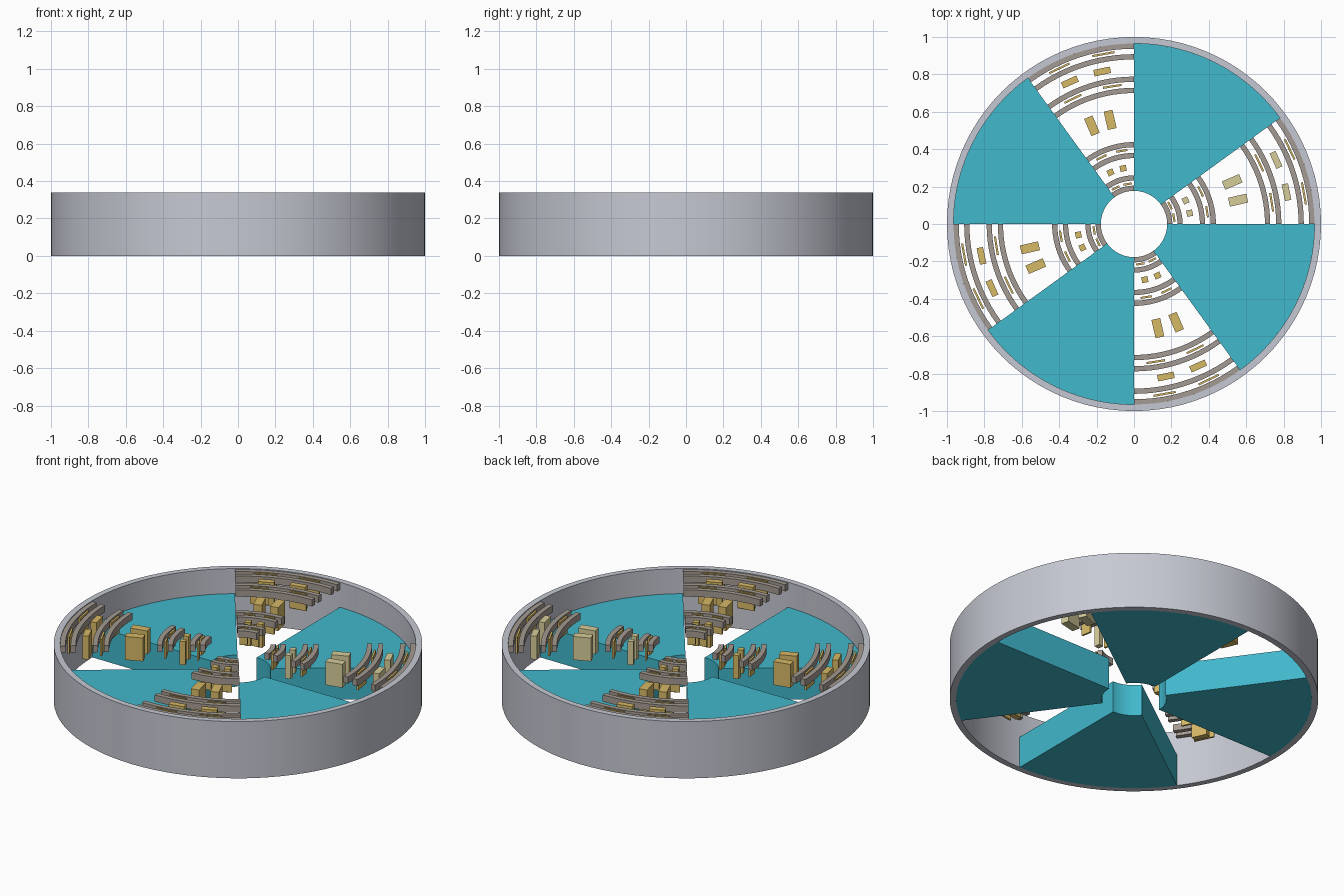
import bpy, bmesh, math
from mathutils import Matrix

default = bpy.data.objects.get("Cube")
if default:
    bpy.data.objects.remove(default)


def material(name, rgb):
    lin = [(c / 255 / 12.92 if c < 11 else ((c / 255 + 0.055) / 1.055) ** 2.4) for c in rgb]
    m = bpy.data.materials.new(name)
    m.use_nodes = True
    m.diffuse_color = (*lin, 1)
    m.node_tree.nodes["Principled BSDF"].inputs["Base Color"].default_value = (*lin, 1)
    return m


GREY = material("light grey", (198, 201, 211))
TEAL = material("teal", (65, 184, 204))
STONE = material("warm grey", (164, 154, 146))
GOLD = material("gold", (214, 184, 102))
PALE = material("pale gold", (214, 205, 154))


def finish(bm, name, mat, smooth=True):
    bmesh.ops.recalc_face_normals(bm, faces=bm.faces[:])
    mesh = bpy.data.meshes.new(name)
    bm.to_mesh(mesh)
    bm.free()
    mesh.materials.append(mat)
    ob = bpy.data.objects.new(name, mesh)
    bpy.context.collection.objects.link(ob)
    if smooth:
        bpy.ops.object.select_all(action='DESELECT')
        ob.select_set(True)
        bpy.context.view_layer.objects.active = ob
        bpy.ops.object.shade_smooth_by_angle(angle=math.radians(30))
    return ob


def add_arc(bm, r0, r1, start, sweep, z0, z1, steps):
    """Sweep a rectangular section round the z axis."""
    closed = sweep == 360
    section = ((r0, z0), (r1, z0), (r1, z1), (r0, z1))
    rings = []
    for i in range(steps if closed else steps + 1):
        a = math.radians(start + sweep * i / steps)
        rings.append([bm.verts.new((r * math.cos(a), r * math.sin(a), z)) for r, z in section])
    for i in range(steps):
        p, q = rings[i], rings[(i + 1) % len(rings)]
        for k in range(4):
            n = (k + 1) % 4
            bm.faces.new((p[k], p[n], q[n], q[k]))
    if not closed:
        bm.faces.new(rings[0])
        bm.faces.new(rings[-1])


def add_block(bm, r, angle, radial, across, z0, z1):
    """Upright block facing the centre."""
    place = (Matrix.Rotation(math.radians(angle), 4, 'Z')
             @ Matrix.Translation((r, 0, (z0 + z1) / 2))
             @ Matrix.Diagonal((radial, across, z1 - z0, 1)))
    bmesh.ops.create_cube(bm, size=1, matrix=place)


HEIGHT, DECK, TOP = 0.34, 0.19, 0.335
INNER, WALL = 0.177, 0.965
GAP = 36

# Outer wall
bm = bmesh.new()
add_arc(bm, WALL, 1, 0, 360, 0, HEIGHT, 96)
finish(bm, "outer_wall", GREY)

# Inner radius of each curved rail
rails = (INNER, 0.232, 0.352, 0.41, 0.70, 0.76, 0.88, 0.937)
# Blocks: radius, two angles, radial size, width
blocks = ((0.303, 11, 24.5, 0.032, 0.034),
          (0.571, 12.9, 23.2, 0.1, 0.048),
          (0.833, 11.8, 24.3, 0.035, 0.09))
# Thin plates between paired rails
plates = ((0.216, 9, 27, 0.011, 0.045),
          (0.396, 9.5, 26, 0.011, 0.06),
          (0.745, 9, 26, 0.011, 0.1),
          (0.923, 10.2, 25.6, 0.011, 0.12))

for quarter, side in enumerate(("right", "back", "left", "front")):
    base = 90 * quarter

    # Solid deck wedge
    bm = bmesh.new()
    add_arc(bm, INNER, WALL, base + GAP, 90 - GAP, 0, DECK, 18)
    finish(bm, side + "_deck_wedge", TEAL)

    # Curved rails across the open sector
    bm = bmesh.new()
    for r in rails:
        add_arc(bm, r, r + 0.028, base, GAP, TOP - 0.04, TOP, 12)
    finish(bm, side + "_curved_rails", STONE)

    # Upright blocks
    bm = bmesh.new()
    for r, a, b, radial, across in blocks:
        for angle in (a, b):
            add_block(bm, r, base + angle, radial, across, 0.195, TOP)
    finish(bm, side + "_blocks", PALE if side == "right" else GOLD, False)

    # Thin upright plates
    bm = bmesh.new()
    for r, a, b, radial, across in plates:
        for angle in (a, b):
            add_block(bm, r, base + angle, radial, across, 0.235, TOP)
    finish(bm, side + "_plates", GOLD, False)
